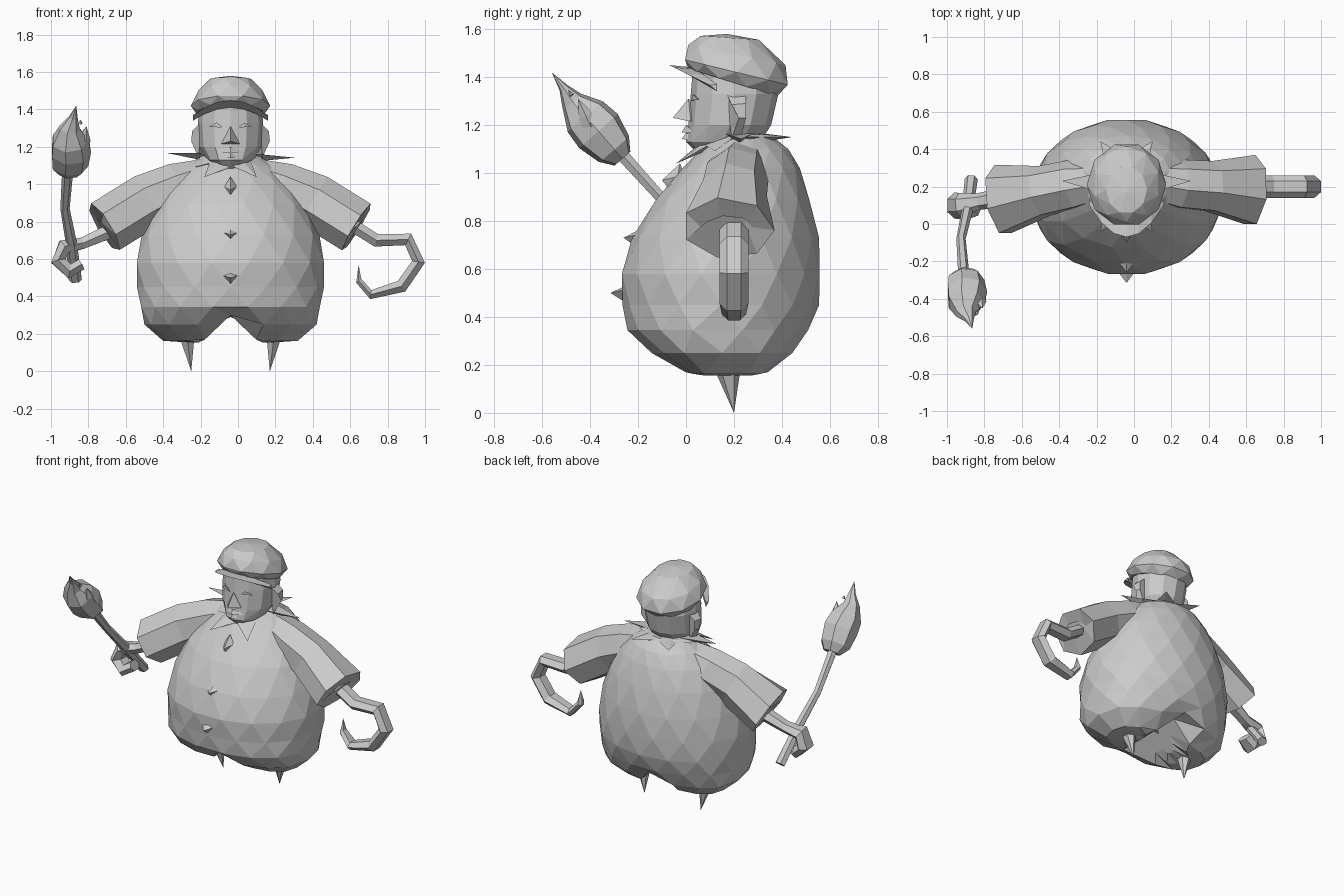
import bpy, bmesh, math
from mathutils import Vector

if "Cube" in bpy.data.objects:
    bpy.data.objects.remove(bpy.data.objects["Cube"])

CX = -0.04  # symmetry plane of the figure
grey = bpy.data.materials.new("plain_grey")
grey.diffuse_color = (0.6, 0.6, 0.6, 1)
grey.use_nodes = True
grey.node_tree.nodes["Principled BSDF"].inputs["Base Color"].default_value = grey.diffuse_color


def mesh(name, verts, faces):
    """Flat shaded object with consistent outward normals."""
    me = bpy.data.meshes.new(name)
    bm = bmesh.new()
    vs = [bm.verts.new(v) for v in verts]
    for f in faces:
        bm.faces.new([vs[i] for i in f])
    bmesh.ops.recalc_face_normals(bm, faces=bm.faces)
    bm.to_mesh(me)
    bm.free()
    me.materials.append(grey)
    ob = bpy.data.objects.new(name, me)
    bpy.context.collection.objects.link(ob)
    return ob


def loft(name, rings, tris=False, tip=None):
    """Skin equal-length rings; close the ends, or end in a point."""
    n = len(rings[0])
    verts = [p for r in rings for p in r]
    faces = [list(range(n))]
    for i in range(len(rings) - 1):
        for j in range(n):
            a, b = i * n + j, i * n + (j + 1) % n
            c, d = a + n, b + n
            if tris and i % 2 == 0:
                faces += [(a, b, c), (b, d, c)]
            elif tris:
                faces += [(a, d, c), (a, b, d)]
            else:
                faces.append((a, b, d, c))
    last = (len(rings) - 1) * n
    if tip is not None:
        verts.append(tip)
        faces += [(last + j, last + (j + 1) % n, len(verts) - 1) for j in range(n)]
    else:
        faces.append(list(range(last, last + n)))
    return mesh(name, verts, faces)


def oval(yf, zf, yb, zb, hw, n, phase=0.0, cx=CX, sq=1.0):
    """Ring around the vertical axis, spanning front (yf, zf) to back (yb, zb)."""
    out = []
    for j in range(n):
        a = 2 * math.pi * (j + phase) / n
        t = (1 - math.copysign(abs(math.cos(a)) ** sq, math.cos(a))) / 2
        out.append((cx + hw * math.sin(a), yf + (yb - yf) * t, zf + (zb - zf) * t))
    return out


def tube(name, pts, radii, side=(0, 1, 0), n=6, tip=None):
    """Tube along a path; each radius is (along side, across side)."""
    pts = [Vector(p) for p in pts]
    rings = []
    for i, p in enumerate(pts):
        t = (pts[min(i + 1, len(pts) - 1)] - pts[max(i - 1, 0)]).normalized()
        s = Vector(side)
        s = (s - t * s.dot(t)).normalized()
        v = t.cross(s)
        ru, rv = radii[i]
        rings.append([p + s * ru * math.cos(2 * math.pi * j / n)
                      + v * rv * math.sin(2 * math.pi * j / n) for j in range(n)])
    return loft(name, rings, tip=tip)


def mx(x, s):
    """Offset from the symmetry plane on side s."""
    return CX + s * x


# Round body, with a notch between two leg lobes underneath
body = [(.16, .16, .18, .02, 1), (.155, .1, .24, .13, 1), (.155, .05, .3, .24, .8),
        (.163, -.01, .35, .36, .7), (.25, -.16, .46, .46, .7), (.345, -.25, .515, .487, .8),
        (.45, -.265, .555, .5, .9), (.58, -.275, .565, .51, 1), (.73, -.225, .555, .475, 1),
        (.89, -.13, .52, .41, 1), (1.02, -.015, .475, .32, 1), (1.1, .06, .43, .24, 1),
        (1.16, .12, .35, .14, 1)]
rings = []
for i, (z, f, b, w, q) in enumerate(body):
    ring = oval(f, z, b, z, w, 16, .5 * (i % 2) if i > 4 else 0, sq=q)
    if i < 5:
        ring = [(x, y, max(z0, .3 - .95 * abs(x - CX))) for x, y, z0 in ring]
    rings.append(ring)
loft("body", rings, tris=True)

# Pegs and sleeves
for s, side in ((-1, "left"), (1, "right")):
    loft(side + "_peg", [oval(.11, .2, .23, .2, .05, 6, 0, mx(.235, s))],
         tip=(mx(.21, s), .2, 0))
    dy = -.055 if s < 0 else -.005
    tube(side + "_sleeve",
         [(mx(.14, s), .23, 1.05), (mx(.28, s), .21, .985),
          (mx(.45, s), .2 + dy * .5, .91), (mx(.675, s), .18 + dy, .77),
          (mx(.67, s), .18 + dy, .775)],
         [(.11, .09), (.135, .135), (.14, .15), (.195, .15), (.1, .07)], n=7)

# Hook in place of the right hand
tube("hook", [(.58, .2, .8), (.74, .2, .7), (.91, .2, .705), (.965, .2, .585),
              (.875, .2, .455), (.71, .2, .41), (.645, .2, .485)],
     [(.06, .04)] * 5 + [(.05, .028), (.035, .02)], tip=(.645, .2, .57))

# Left forearm curling into a fist
tube("left_hand", [(-.66, .15, .76), (-.83, .12, .685), (-.93, .1, .665),
                   (-.96, .1, .59), (-.9, .09, .535), (-.84, .1, .57)],
     [(.055, .045), (.045, .035), (.065, .045), (.07, .045), (.07, .045), (.055, .035)])

# Torch: stick, flaming head, side flames, ember
tube("torch_stick", [(-.87, .24, .49), (-.89, .08, .68), (-.925, -.08, .87),
                     (-.91, -.27, 1.08)],
     [(.035, .03), (.03, .03), (.025, .025), (.03, .03)], side=(1, 0, 0))
tube("torch_head", [(-.9, -.265, 1.06), (-.9, -.3, 1.1), (-.895, -.365, 1.175),
                    (-.9, -.42, 1.235), (-.9, -.475, 1.3), (-.88, -.51, 1.355)],
     [(.06, .045), (.1, .085), (.11, .11), (.1, .1), (.055, .05), (.025, .02)],
     side=(1, 0, 0), n=7, tip=(-.865, -.56, 1.42))
for nm, base, tp, r in (("inner_flame", (-.835, -.4, 1.2), (-.81, -.45, 1.31), .045),
                        ("outer_flame", (-.95, -.39, 1.19), (-.97, -.43, 1.28), .04),
                        ("ember", (-.84, -.475, 1.325), (-.845, -.49, 1.345), .01)):
    mid = Vector(base).lerp(Vector(tp), .4)
    tube(nm, [base, mid], [(r, r), (r * .8, r * .7)], side=(1, 0, 0), n=5, tip=tp)

# Head
head = [(1.08, .05, .2, .06), (1.13, .0, .31, .125), (1.2, .01, .355, .165),
        (1.33, .02, .385, .175), (1.45, .03, .36, .16)]
loft("head", [oval(f, z, b, z, w, 12) for z, f, b, w in head], tris=True)

# Nose, lips
mesh("nose", [(CX, .01, 1.31), (CX - .05, .02, 1.215), (CX + .05, .02, 1.215),
              (CX, -.055, 1.23), (CX, .06, 1.25)],
     [(0, 1, 3), (0, 3, 2), (1, 2, 3), (0, 4, 1), (0, 2, 4), (1, 4, 2)])
for nm, z, h, w in (("upper_lip", 1.18, .02, .08), ("lower_lip", 1.15, .018, .055)):
    mesh(nm, [(CX - w, .035, z - .01), (CX, -.018, z - h / 2), (CX + w, .035, z - .01),
              (CX, .0, z + h), (CX, .04, z)],
         [(0, 1, 3), (1, 2, 3), (0, 4, 1), (1, 4, 2), (0, 3, 4), (2, 4, 3)])

# Eyes and ears
for s, side in ((-1, "left"), (1, "right")):
    mesh(side + "_eye", [(mx(.035, s), .022, 1.30), (mx(.075, s), .027, 1.33),
                         (mx(.115, s), .05, 1.305), (mx(.075, s), .027, 1.305),
                         (mx(.075, s), .06, 1.31)],
         [(0, 1, 3), (1, 2, 3), (0, 4, 1), (1, 4, 2), (0, 3, 4), (2, 4, 3)])
    ear = [(.16, .17, 1.33), (.205, .19, 1.285), (.21, .22, 1.23), (.17, .19, 1.14)]
    back = [(.15, .25, 1.33), (.2, .25, 1.29), (.2, .25, 1.23), (.15, .23, 1.15)]
    mesh(side + "_ear", [(mx(x, s), y, z) for x, y, z in ear + back],
         [(0, 1, 2, 3), (4, 7, 6, 5), (0, 4, 5, 1), (1, 5, 6, 2), (2, 6, 7, 3), (3, 7, 4, 0)])

# Cap with curved visor
cap = [(.01, 1.435, .38, 1.32, .18), (-.015, 1.475, .435, 1.365, .212),
       (.01, 1.535, .415, 1.45, .178), (.055, 1.572, .31, 1.555, .11)]
loft("cap", [oval(*r, 10, .5 * (i % 2)) for i, r in enumerate(cap)],
     tris=True, tip=(CX, .17, 1.58))
top, low = [], []
for i in range(7):
    k = (i - 3) / 3
    x, drop = CX + .2 * k, .07 * k * k
    top.append((x, .03 + .1 * k * k, 1.44 - drop))
    low.append((x, -.07 + .17 * k * k, 1.45 - 1.2 * drop))
under = [(x, y, z - .03) for x, y, z in top]
mesh("visor", top + low + under,
     [f for i in range(6) for f in ((i, i + 1, i + 8, i + 7),
                                    (i + 7, i + 8, i + 15, i + 14),
                                    (i, i + 14, i + 15, i + 1))]
     + [(0, 7, 14), (6, 20, 13)])

# Spiked collar, dipping at the throat
inner, outer, low = [], [], []
for j in range(16):
    a = 2 * math.pi * (j + 1) / 16
    sx, fy = math.sin(a), math.cos(a)
    r = .16 if j % 2 else (.21 if abs(sx) > .6 else .28)
    if j % 2 == 0 and abs(sx) < .6:   # spread the front and back points
        sx, fy = math.copysign(.5, sx), math.copysign(.866, fy)
    dip = max(fy, 0) ** .8
    z = 1.15 - (.05 if j % 2 else .125) * dip
    inner.append((CX + .12 * sx, .19 - .13 * fy, 1.165 - .04 * dip))
    outer.append((CX + r * sx, .2 - r * fy, z))
    low.append((CX + .12 * sx, .19 - .13 * fy, 1.13 - .04 * dip))
mesh("collar", inner + outer + low,
     [f for j in range(16) for k in [(j + 1) % 16]
      for f in ((j, j + 16, k + 16, k), (j + 16, j + 32, k + 32, k + 16))])
# Long points over the shoulders
for s, side in ((-1, "left"), (1, "right")):
    mesh(side + "_collar_point",
         [(mx(.11, s), .16, 1.165), (mx(.11, s), .28, 1.165),
          (mx(.11, s), .22, 1.12), (mx(.345, s), .23, 1.155 - .013 * s)],
         [(0, 1, 3), (1, 2, 3), (2, 0, 3), (0, 2, 1)])

# Pointed coat buttons
for i, (y, z, h, w) in enumerate(((-.055, .97, .07, .035), (-.215, .73, .04, .05),
                                  (-.27, .5, .035, .05))):
    mesh("button_%d" % (i + 1),
         [(CX - w, y + .02, z + .015), (CX, y + .03, z + h), (CX + w, y + .02, z + .015),
          (CX, y + .01, z - h), (CX, y - .045, z), (CX, y + .06, z)],
         [(0, 1, 4), (1, 2, 4), (2, 3, 4), (3, 0, 4), (1, 0, 5), (2, 1, 5), (3, 2, 5), (0, 3, 5)])
